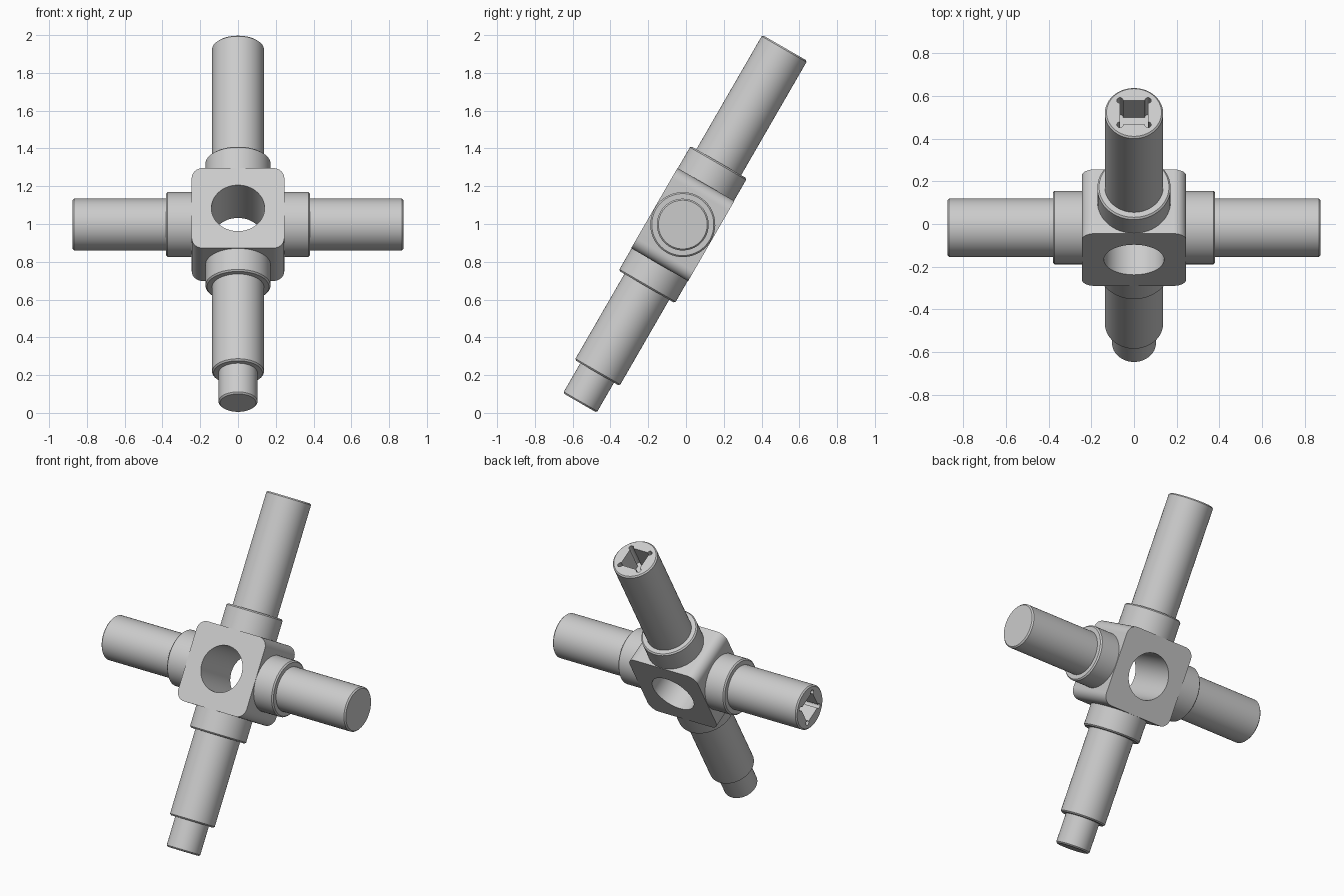
import bpy, bmesh
from math import radians, cos, sin, pi
from mathutils import Matrix, Vector

if "Cube" in bpy.data.objects:
    bpy.data.objects.remove(bpy.data.objects["Cube"], do_unlink=True)

steel = bpy.data.materials.new("grey_steel")
steel.use_nodes = True
steel.diffuse_color = (0.6, 0.6, 0.6, 1)
steel.node_tree.nodes["Principled BSDF"].inputs["Base Color"].default_value = (0.6, 0.6, 0.6, 1)

# The whole joint leans backward about its hub
LEAN = Matrix.Translation((0, -0.017, 0.997)) @ Matrix.Rotation(radians(-30), 4, 'X')
TUBE, COLLAR, PIN, CHAMFER = 0.137, 0.172, 0.103, 0.008
BLOCK = 0.245


def finish(bm, name, matrix):
    bmesh.ops.recalc_face_normals(bm, faces=bm.faces)
    mesh = bpy.data.meshes.new(name)
    bm.to_mesh(mesh)
    bm.free()
    obj = bpy.data.objects.new(name, mesh)
    bpy.context.collection.objects.link(obj)
    obj.matrix_world = matrix
    mesh.materials.append(steel)
    return obj


def loft(name, outlines, matrix):
    """Skin a stack of equal-sized outlines and cap both ends."""
    bm = bmesh.new()
    rings = [[bm.verts.new(p) for p in ring] for ring in outlines]
    n = len(rings[0])
    for a, b in zip(rings, rings[1:]):
        for i in range(n):
            j = (i + 1) % n
            bm.faces.new((a[i], a[j], b[j], b[i]))
    bm.faces.new(rings[0])
    bm.faces.new(rings[-1])
    return finish(bm, name, matrix)


def circle(radius, z, n=64):
    return [(radius * cos(2 * pi * i / n), radius * sin(2 * pi * i / n), z) for i in range(n)]


def stepped_shaft(name, steps, matrix):
    """Turned shaft of (radius, end) steps with a small chamfer at each end."""
    rings = [circle(steps[0][0], 0.2)]
    for i, (r, end) in enumerate(steps):
        if i:
            rings.append(circle(r, steps[i - 1][1]))
        rings += [circle(r, end - CHAMFER), circle(r - CHAMFER, end)]
    return loft(name, rings, matrix)


def cut(obj, cutter):
    cutter.hide_render = True
    mod = obj.modifiers.new("cut", 'BOOLEAN')
    mod.operation, mod.solver, mod.object = 'DIFFERENCE', 'EXACT', cutter
    bpy.context.view_layer.update()
    graph = bpy.context.evaluated_depsgraph_get()
    obj.data = bpy.data.meshes.new_from_object(obj.evaluated_get(graph))
    obj.modifiers.clear()
    bpy.data.objects.remove(cutter, do_unlink=True)


def cut_socket(obj, end, half=0.066, ear=0.015, depth=0.16):
    """Square socket with round relief at each corner."""
    outline = []
    for k in range(4):
        turn = Matrix.Rotation(k * pi / 2, 3, 'Z')
        for i in range(13):
            a = -pi / 2 + 1.5 * pi * i / 12
            outline.append(turn @ Vector((half + ear * cos(a), half + ear * sin(a), 0)))
    rings = [[p + Vector((0, 0, z)) for p in outline] for z in (end - depth, end + 0.05)]
    cut(obj, loft("socket_cutter", rings, obj.matrix_world.copy()))


# Hub: square block with rounded corners and a bore from front to back
bm = bmesh.new()
bmesh.ops.create_cube(bm, size=2, matrix=Matrix.Diagonal((BLOCK, 0.174, BLOCK, 1)))
corners = [e for e in bm.edges if abs(e.verts[0].co.y - e.verts[1].co.y) > 0.1]
bmesh.ops.bevel(bm, geom=corners, offset=0.06, segments=8, profile=0.5, affect='EDGES')
hub = finish(bm, "hub_block", LEAN)
cut(hub, loft("bore_cutter", [circle(0.141, -0.4), circle(0.141, 0.4)],
              LEAN @ Matrix.Rotation(pi / 2, 4, 'X')))

# Four arms around the hub
parts = [hub]
arms = (("upper_arm", 0, [(TUBE, 1.08)], True),
        ("right_side_arm", -90, [(TUBE, 0.875)], True),
        ("left_side_arm", 90, [(TUBE, 0.875)], False),
        ("lower_arm", 180, [(TUBE, 0.907), (PIN, 1.09)], False))
for name, angle, steps, socket in arms:
    matrix = LEAN @ Matrix.Rotation(radians(angle), 4, 'Y')
    arm = stepped_shaft(name, [(COLLAR, 0.381)] + steps, matrix)
    if socket:
        cut_socket(arm, steps[-1][1])
    parts.append(arm)

# Smooth the round walls, keep the edges crisp
bpy.ops.object.select_all(action='DESELECT')
for obj in parts:
    obj.select_set(True)
bpy.context.view_layer.objects.active = hub
bpy.ops.object.shade_smooth_by_angle(angle=radians(30))
